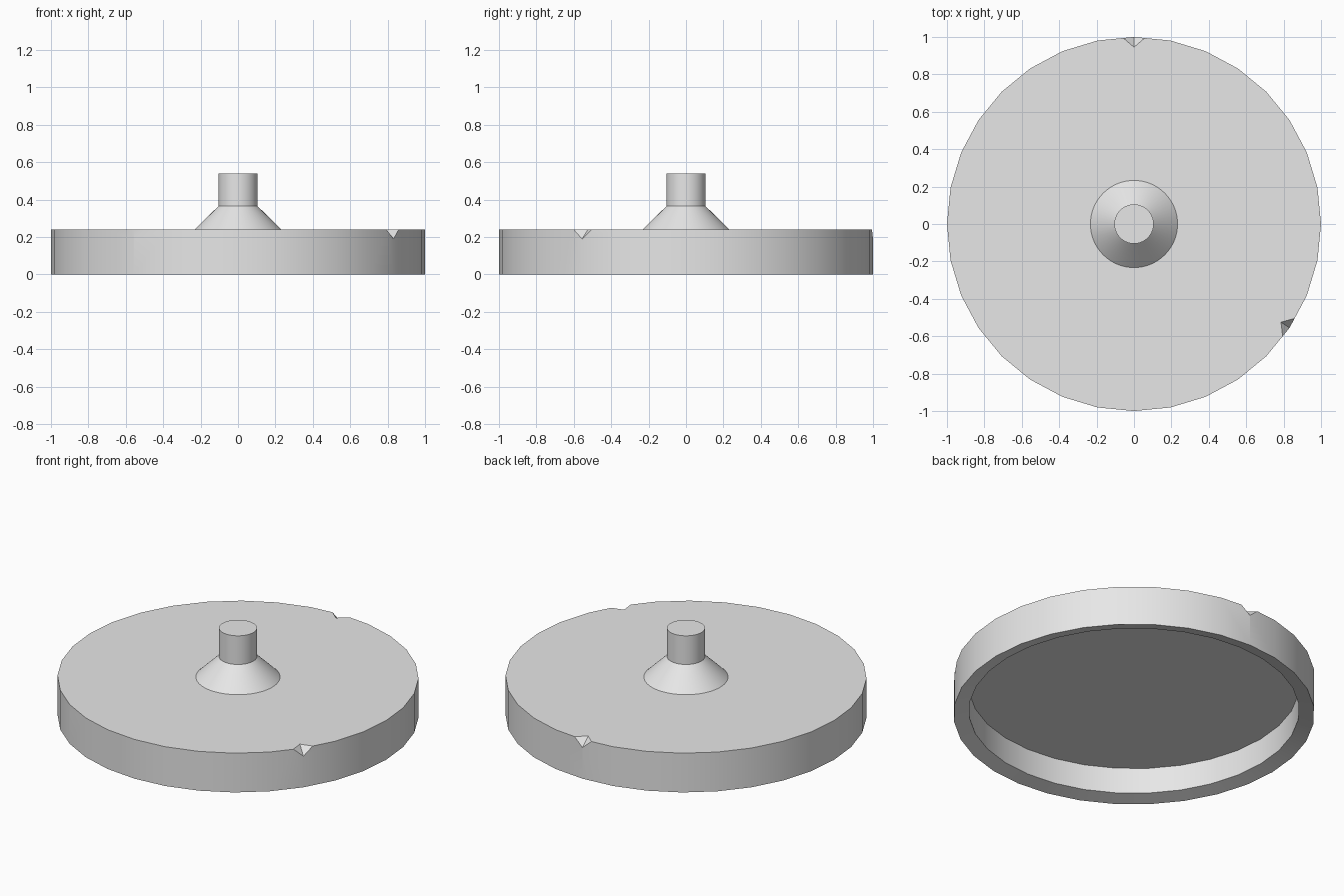
import bpy
import bmesh
from math import cos, sin, pi, radians
from mathutils import Vector, Matrix

default_cube = bpy.data.objects.get("Cube")
if default_cube:
    bpy.data.objects.remove(default_cube, do_unlink=True)

GREY = (0.8, 0.8, 0.8, 1.0)
grey = bpy.data.materials.new("light_grey")
grey.use_nodes = True
grey.diffuse_color = GREY
grey.node_tree.nodes["Principled BSDF"].inputs["Base Color"].default_value = GREY


def add_object(name, bm):
    bmesh.ops.recalc_face_normals(bm, faces=bm.faces)
    mesh = bpy.data.meshes.new(name)
    bm.to_mesh(mesh)
    bm.free()
    mesh.materials.append(grey)
    obj = bpy.data.objects.new(name, mesh)
    bpy.context.collection.objects.link(obj)
    return obj


def lathe(name, profile, sides):
    """Spin (radius, height) points around z and cap both ends."""
    bm = bmesh.new()
    rings = [[bm.verts.new((r * cos(2 * pi * i / sides), r * sin(2 * pi * i / sides), z))
              for i in range(sides)] for r, z in profile]
    for a, b in zip(rings, rings[1:]):
        for i in range(sides):
            j = (i + 1) % sides
            bm.faces.new((a[i], a[j], b[j], b[i]))
    bm.faces.new(rings[0])
    bm.faces.new(rings[-1])
    return add_object(name, bm)


def select_only(obj):
    bpy.ops.object.select_all(action="DESELECT")
    obj.select_set(True)
    bpy.context.view_layer.objects.active = obj


TOP = 0.24

# Round lid, hollow underneath, with a slightly sloping rim
lid = lathe("lid", [(1, TOP), (1, 0), (0.915, 0.022), (0.915, 0.18)], 32)

# Three V-shaped notches cut into the top edge
valley = Vector((0.055, 0, -0.05))
sides_of_v = [Vector((0.049, s * 0.057, 0)) for s in (-1, 1)]
tip = Vector((0.945, 0, TOP)) - valley * 0.5
for angle in (90, -33.75, -123.75):
    bm = bmesh.new()
    for offset in [Vector()] + [3 * d for d in [valley] + sides_of_v]:
        bm.verts.new(tip + offset)
    bmesh.ops.convex_hull(bm, input=bm.verts)
    bm.transform(Matrix.Rotation(radians(angle), 4, "Z"))
    cutter = add_object("notch_cutter", bm)
    cutter.hide_render = True
    cut = lid.modifiers.new("notch", "BOOLEAN")
    cut.operation = "DIFFERENCE"
    cut.solver = "EXACT"
    cut.object = cutter
    select_only(lid)
    bpy.ops.object.modifier_apply(modifier=cut.name)
    bpy.data.objects.remove(cutter, do_unlink=True)

# Central knob: flared foot and straight post
knob = lathe("knob", [(0.233, TOP), (0.105, 0.365), (0.105, 0.54)], 64)

for part in (lid, knob):
    select_only(part)
    bpy.ops.object.shade_smooth_by_angle(angle=radians(25))
